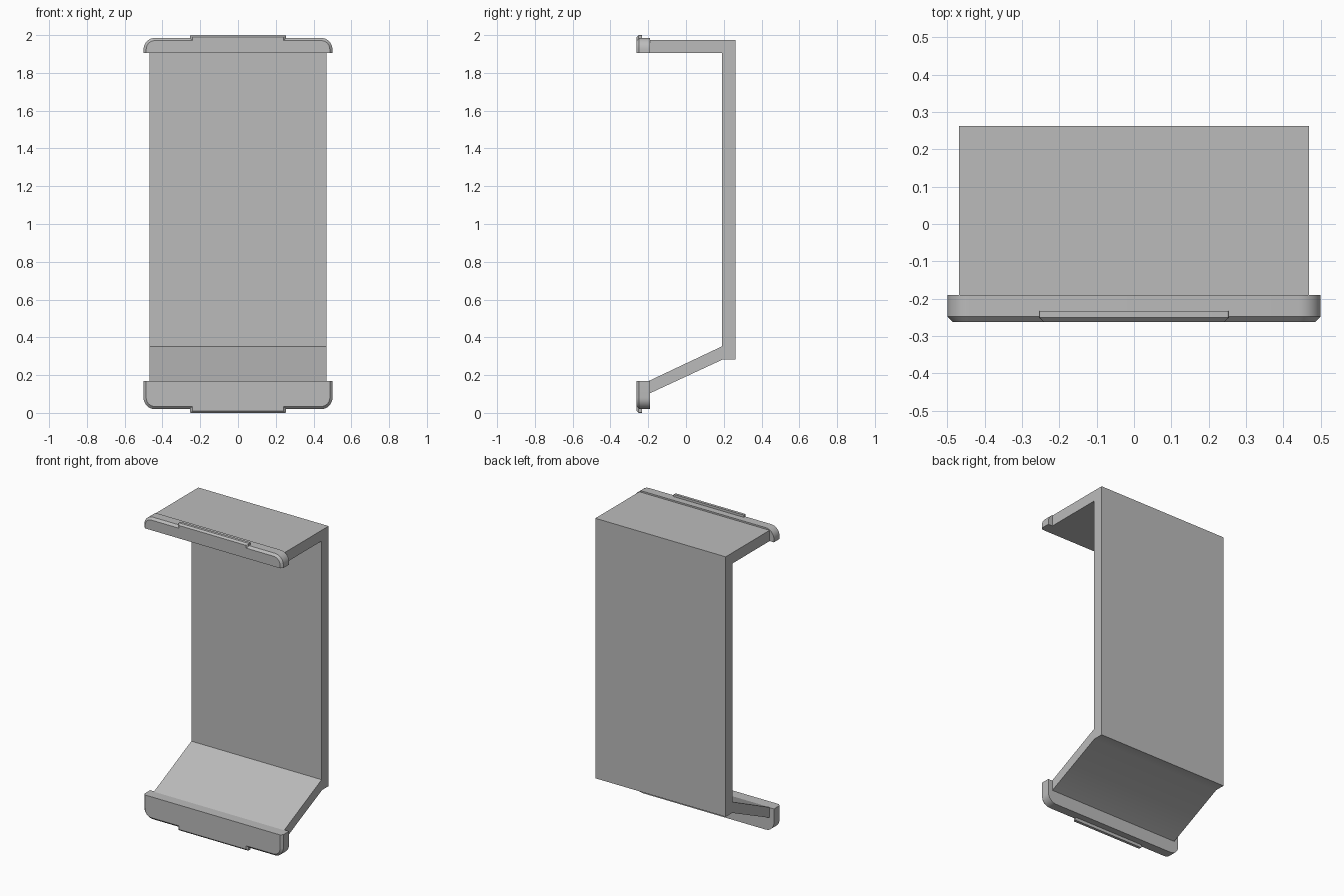
import bpy, bmesh
from math import sin, cos, pi, radians

cube = bpy.data.objects.get("Cube")
if cube:
    bpy.data.objects.remove(cube)

grey = bpy.data.materials.new("plain grey")
grey.use_nodes = True
color = (0.5, 0.5, 0.5, 1)
grey.diffuse_color = color
grey.node_tree.nodes["Principled BSDF"].inputs["Base Color"].default_value = color


def loft(name, rings):
    """Skin a stack of matching closed rings and cap both ends."""
    bm = bmesh.new()
    loops = [[bm.verts.new(p) for p in ring] for ring in rings]
    n = len(loops[0])
    for a, b in zip(loops, loops[1:]):
        for i in range(n):
            j = (i + 1) % n
            bm.faces.new((a[i], a[j], b[j], b[i]))
    bm.faces.new(loops[0])
    bm.faces.new(loops[-1])
    bmesh.ops.recalc_face_normals(bm, faces=bm.faces)
    mesh = bpy.data.meshes.new(name)
    bm.to_mesh(mesh)
    bm.free()
    mesh.materials.append(grey)
    obj = bpy.data.objects.new(name, mesh)
    bpy.context.collection.objects.link(obj)
    bpy.ops.object.select_all(action='DESELECT')
    obj.select_set(True)
    bpy.context.view_layer.objects.active = obj
    bpy.ops.object.shade_smooth_by_angle(angle=radians(30))
    return obj


def rounded_bar(name, half, inner, outer, radius, back, front, bevel):
    """Bar with its two outer corners rounded and its front edge chamfered."""
    side = 1 if outer > inner else -1

    def ring(y, inset):
        w, z, r = half - inset, outer - side * inset, max(radius - inset, 0.001)
        pts = [(-w, y, inner), (w, y, inner)]
        for cx, start in ((w - r, 0), (r - w, pi / 2)):
            for k in range(9):
                a = start + k * pi / 16
                pts.append((cx + r * cos(a), y, z + side * r * (sin(a) - 1)))
        return pts

    return loft(name, [ring(back, 0), ring(front + bevel, 0), ring(front, bevel)])


# Bent bracket: top shelf, back wall and sloping lower shelf
profile = [(-0.19, 1.975), (0.262, 1.975), (0.262, 0.283), (0.195, 0.283),
           (-0.195, 0.102), (-0.195, 0.17), (0.19, 0.352), (0.19, 1.905),
           (-0.19, 1.905)]
loft("bracket", [[(x, y, z) for y, z in profile] for x in (-0.469, 0.469)])

# Front lips with rounded outer corners
rounded_bar("upper_lip", 0.5, 1.905, 1.985, 0.06, -0.19, -0.262, 0.014)
rounded_bar("lower_lip", 0.5, 0.17, 0.02, 0.06, -0.19, -0.262, 0.014)

# Thin centre tabs on the lips
rounded_bar("upper_tab", 0.253, 1.971, 2.0, 0.004, -0.233, -0.262, 0.011)
rounded_bar("lower_tab", 0.253, 0.034, 0.0, 0.004, -0.233, -0.262, 0.011)
